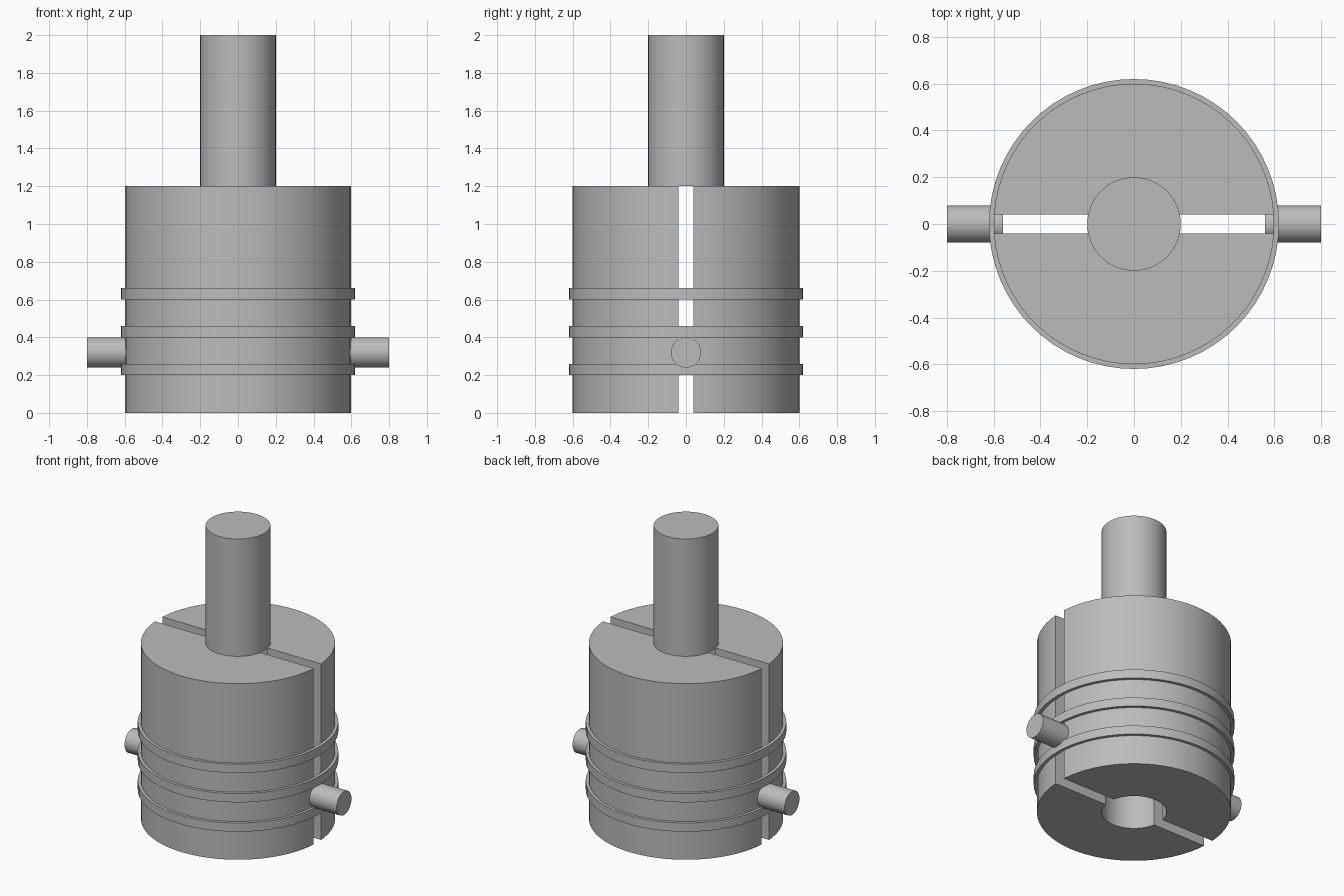
import bpy
import bmesh
import math
from mathutils import Matrix

cube = bpy.data.objects.get("Cube")
if cube:
    bpy.data.objects.remove(cube, do_unlink=True)

SEGMENTS = 64
BODY_R, BODY_H = 0.6, 1.2
BORE_R, SLOT_HALF = 0.2, 0.04

GREY = (0.5, 0.5, 0.5, 1)
metal = bpy.data.materials.new("grey metal")
metal.use_nodes = True
metal.diffuse_color = GREY
metal.node_tree.nodes["Principled BSDF"].inputs["Base Color"].default_value = GREY


def finish(name, bm):
    """Turn a bmesh into a grey object, smooth on its curved sides."""
    bmesh.ops.recalc_face_normals(bm, faces=bm.faces)
    mesh = bpy.data.meshes.new(name)
    bm.to_mesh(mesh)
    bm.free()
    mesh.materials.append(metal)
    obj = bpy.data.objects.new(name, mesh)
    bpy.context.collection.objects.link(obj)
    bpy.ops.object.select_all(action="DESELECT")
    obj.select_set(True)
    bpy.context.view_layer.objects.active = obj
    bpy.ops.object.shade_smooth_by_angle(angle=math.radians(30))
    return obj


def cylinder(name, radius, length, matrix):
    bm = bmesh.new()
    bmesh.ops.create_cone(bm, cap_ends=True, segments=SEGMENTS, radius1=radius,
                          radius2=radius, depth=length, matrix=matrix)
    return finish(name, bm)


def ring(name, inner, outer, bottom, top):
    """Spin a rectangular section around the z axis."""
    bm = bmesh.new()
    section = [(inner, bottom), (outer, bottom), (outer, top), (inner, top)]
    verts = [bm.verts.new((r, 0, z)) for r, z in section]
    edges = [bm.edges.new((verts[i], verts[i - 1])) for i in range(len(verts))]
    bmesh.ops.spin(bm, geom=verts + edges, axis=(0, 0, 1), cent=(0, 0, 0),
                   angle=math.tau, steps=SEGMENTS, use_duplicate=False)
    bmesh.ops.remove_doubles(bm, verts=bm.verts, dist=1e-5)
    return finish(name, bm)


def half_body(name, side):
    """Half of a bored cylinder, stopping at the slot wall."""
    def arc(radius):
        start = math.asin(SLOT_HALF / radius)
        steps = SEGMENTS // 2
        angles = [start + (math.pi - 2 * start) * i / steps for i in range(steps + 1)]
        return [(radius * math.cos(a), side * radius * math.sin(a)) for a in angles]

    bm = bmesh.new()
    outline = arc(BODY_R) + arc(BORE_R)[::-1]
    base = bm.faces.new([bm.verts.new((x, y, 0)) for x, y in outline])
    raised = bmesh.ops.extrude_face_region(bm, geom=[base])["geom"]
    bmesh.ops.translate(bm, vec=(0, 0, BODY_H),
                        verts=[g for g in raised if isinstance(g, bmesh.types.BMVert)])
    return finish(name, bm)


# Split body
half_body("front_body_half", -1)
half_body("back_body_half", 1)

# Shaft standing on the body
cylinder("shaft", BORE_R, 0.8, Matrix.Translation((0, 0, 1.6)))

# Bands holding the halves together
for name, z in (("lower_band", 0.2), ("middle_band", 0.4), ("upper_band", 0.6)):
    ring(name, BODY_R - 0.002, 0.62, z, z + 0.06)

# Side pins, set slightly into the slot
for name, side in (("left_pin", 1), ("right_pin", -1)):
    cylinder(name, 0.08, 0.24, Matrix.Translation((side * 0.68, 0, 0.32))
             @ Matrix.Rotation(math.pi / 2, 4, "Y"))
